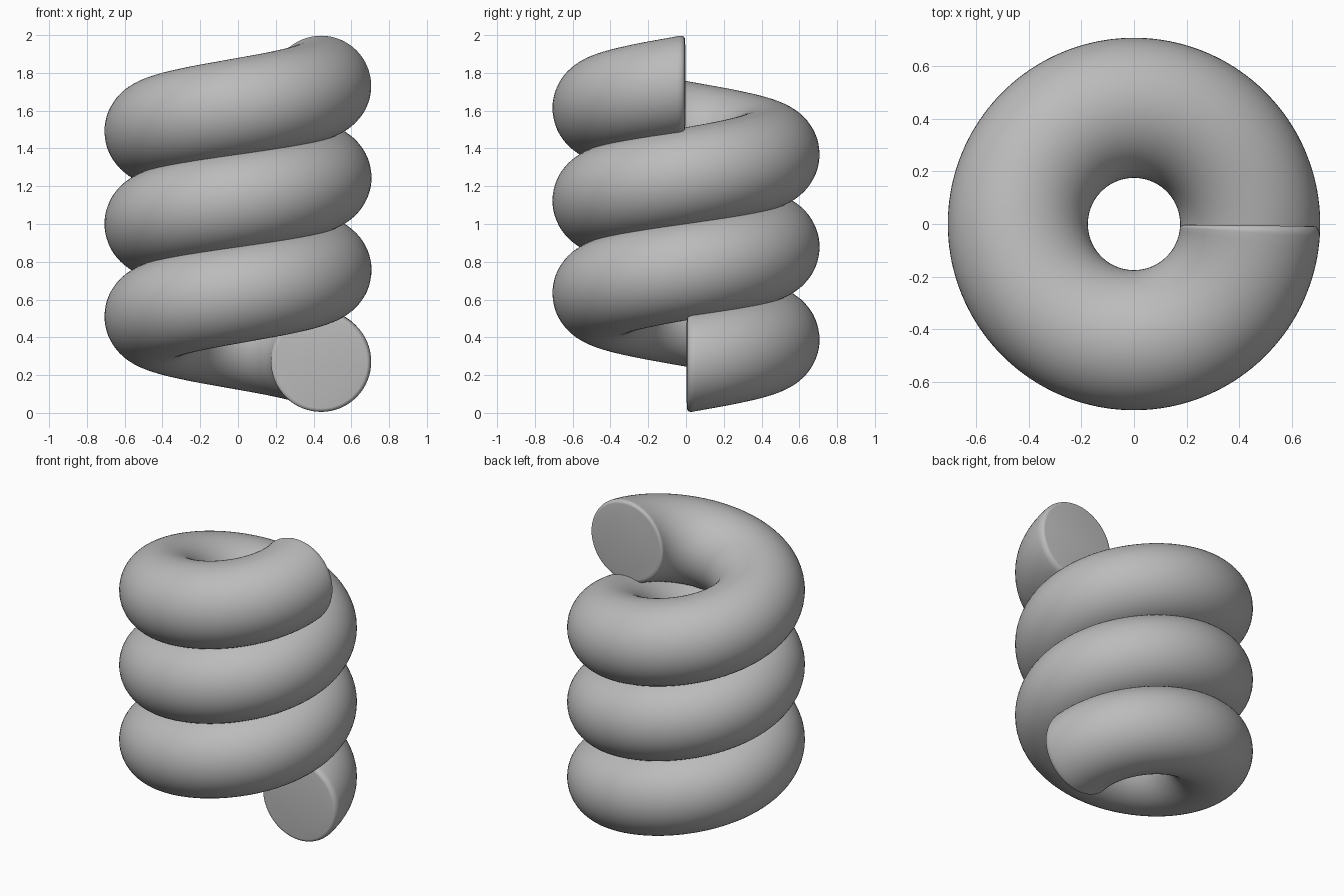
import bpy, bmesh
from math import cos, sin, pi, tau, radians

cube = bpy.data.objects.get("Cube")
if cube:
    bpy.data.objects.remove(cube, do_unlink=True)

COIL, TUBE = 0.441, 0.266      # coil radius and tube radius
PITCH, TURNS, BASE = 0.49, 3, 0.266
SIDES, STEPS = 64, 240
ROUND = 0.024                  # softened rim at both ends
TIP, SWEEP = 0.012, 0.06       # angle of end face and of its rim

grey = bpy.data.materials.new("grey")
grey.use_nodes = True
colour = (0.5, 0.5, 0.5, 1)
grey.diffuse_color = colour
grey.node_tree.nodes["Principled BSDF"].inputs["Base Color"].default_value = colour

bm = bmesh.new()


def ring(angle, radius):
    """Upright circular section of the tube at an angle along the coil."""
    verts = []
    for i in range(SIDES):
        a = tau * i / SIDES
        r = COIL + radius * cos(a)
        z = BASE + PITCH * angle / tau + radius * sin(a)
        verts.append(bm.verts.new((r * cos(angle), r * sin(angle), z)))
    return verts


# Rounded rim sections, mirrored at the two ends of the coil
rim = []
for k in range(6):
    t = k / 5 * pi / 2
    rim.append((TIP + SWEEP * (1 - cos(t)), TUBE - ROUND * (1 - sin(t))))
end = TURNS * tau
first = rim[-1][0]
body = [(first + (end - 2 * first) * i / STEPS, TUBE) for i in range(1, STEPS)]
sections = rim + body + [(end - a, r) for a, r in reversed(rim)]

# Skin the sections and close the ends
rings = [ring(a, r) for a, r in sections]
for low, high in zip(rings, rings[1:]):
    for i in range(SIDES):
        j = (i + 1) % SIDES
        bm.faces.new((low[i], low[j], high[j], high[i]))
bm.faces.new(rings[0])
bm.faces.new(rings[-1])
bmesh.ops.recalc_face_normals(bm, faces=bm.faces)

mesh = bpy.data.meshes.new("coil_spring")
bm.to_mesh(mesh)
bm.free()
mesh.materials.append(grey)
spring = bpy.data.objects.new("coil_spring", mesh)
bpy.context.collection.objects.link(spring)

bpy.context.view_layer.objects.active = spring
spring.select_set(True)
bpy.ops.object.shade_smooth_by_angle(angle=radians(40))
